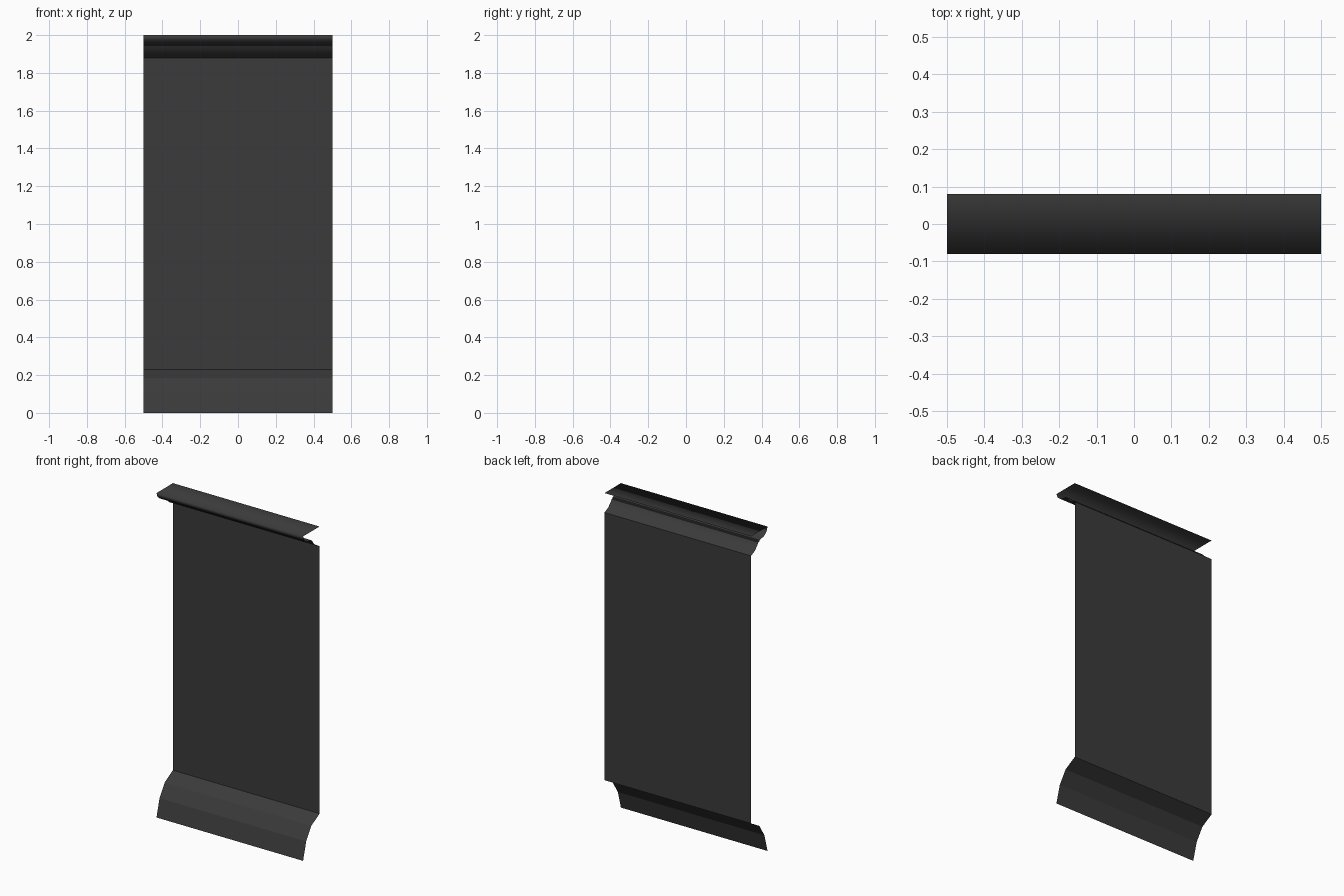
import bpy, bmesh

if "Cube" in bpy.data.objects:
    bpy.data.objects.remove(bpy.data.objects["Cube"])

HALF = 0.5  # half the panel width along x

mat = bpy.data.materials.new("charcoal grey")
mat.diffuse_color = (0.043, 0.043, 0.043, 1)
mat.use_nodes = True
mat.node_tree.nodes["Principled BSDF"].inputs["Base Color"].default_value = mat.diffuse_color


def sheet(name, profile, smooth=False):
    """Open sheet: a (y, z) profile, listed bottom to top, swept along x."""
    bm = bmesh.new()
    left = [bm.verts.new((-HALF, y, z)) for y, z in profile]
    right = [bm.verts.new((HALF, y, z)) for y, z in profile]
    for i in range(len(profile) - 1):
        f = bm.faces.new((left[i], right[i], right[i + 1], left[i + 1]))
        f.smooth = smooth
    mesh = bpy.data.meshes.new(name)
    bm.to_mesh(mesh)
    bm.free()
    mesh.materials.append(mat)
    obj = bpy.data.objects.new(name, mesh)
    bpy.context.collection.objects.link(obj)
    return obj


# Rounded skirting at the foot
sheet("skirting", [(-0.08, 0), (-0.05, 0.108), (0, 0.185), (0.08, 0.23)])

# Flat wall panel
sheet("wall_panel", [(0.08, 0.23), (0.08, 1.88)])

# Lower round of the crown, with its small step
sheet("crown_lower", [(0.08, 1.88), (0.042, 1.898), (0.017, 1.925), (0.01, 1.937)], True)
sheet("crown_step", [(0.01, 1.937), (0.0, 1.937), (0.0, 1.946)])

# Upper round of the crown, closed by the flat top
sheet("crown_upper", [(0.0, 1.946), (-0.045, 1.953), (-0.07, 1.973), (-0.08, 2.0), (0.08, 2.0)], True)
